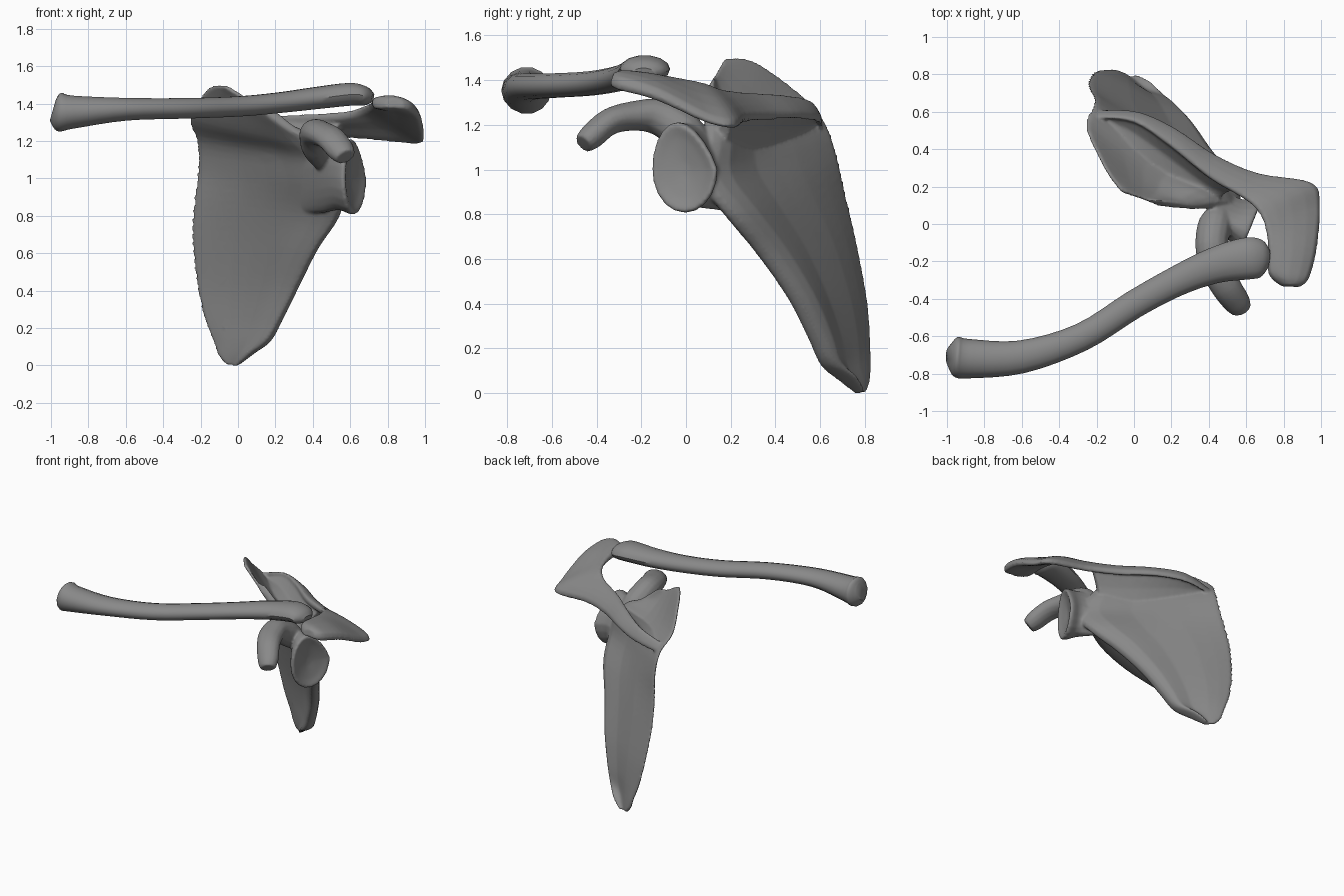
import bpy, bmesh, math
from mathutils import Vector as V

bone = bpy.data.materials.new("dark_grey")
bone.diffuse_color = (0.25, 0.25, 0.25, 1)


def spline(pts, n, closed=False):
    # Catmull-Rom through rows of points (each row is a list of vectors)
    out, c = [], len(pts)
    for i in range(c if closed else c - 1):
        if closed:
            p = [pts[(i + k) % c] for k in (-1, 0, 1, 2)]
        else:
            p = [pts[min(max(i + k, 0), c - 1)] for k in (-1, 0, 1, 2)]
        for j in range(n):
            t = j / n
            out.append([0.5 * (2 * b + (d - a) * t + (2 * a - 5 * b + 4 * d - e) * t * t
                               + (3 * b - a - 3 * d + e) * t ** 3) for a, b, d, e in zip(*p)])
    if not closed:
        out.append(pts[-1])
    return out


def loft(name, rings, along=4, around=1):
    rings = spline(rings, along)
    if around > 1:
        rings = [[q[0] for q in spline([[p] for p in r], around, True)] for r in rings]
    bm = bmesh.new()
    rows = [[bm.verts.new(p) for p in r] for r in rings]
    m = len(rows[0])
    for a, b in zip(rows, rows[1:]):
        for i in range(m):
            bm.faces.new((a[i], a[(i + 1) % m], b[(i + 1) % m], b[i]))
    bm.faces.new(rows[0])
    bm.faces.new(rows[-1])
    bmesh.ops.recalc_face_normals(bm, faces=bm.faces)
    me = bpy.data.meshes.new(name)
    bm.to_mesh(me)
    bm.free()
    me.materials.append(bone)
    ob = bpy.data.objects.new(name, me)
    bpy.context.collection.objects.link(ob)
    bpy.context.view_layer.objects.active = ob
    ob.select_set(True)
    bpy.ops.object.shade_smooth_by_angle(angle=math.radians(40))
    ob.select_set(False)
    return ob


def tube(name, path, ref, sides=14):
    # path rows: x, y, z, half width, half height (height lies along ref)
    pts = [V(p[:3]) for p in path]
    rings = []
    for i, p in enumerate(path):
        t = (pts[min(i + 1, len(pts) - 1)] - pts[max(i - 1, 0)]).normalized()
        up = (V(ref) - t * t.dot(V(ref))).normalized()
        side = t.cross(up)
        rings.append([pts[i] + side * p[3] * math.cos(a) + up * p[4] * math.sin(a)
                      for a in (math.tau * k / sides for k in range(sides))])
    return loft(name, rings)


# Collar bone: S-curved shaft with a flared inner end and flat outer end
tube("clavicle", [
    (-0.99, -0.71, 1.365, 0.05, 0.06), (-0.955, -0.71, 1.355, 0.105, 0.105),
    (-0.88, -0.72, 1.355, 0.105, 0.09), (-0.6, -0.71, 1.37, 0.088, 0.062),
    (-0.28, -0.605, 1.375, 0.075, 0.056), (0.0, -0.43, 1.385, 0.075, 0.055),
    (0.22, -0.31, 1.405, 0.08, 0.056), (0.42, -0.225, 1.43, 0.095, 0.06),
    (0.6, -0.185, 1.45, 0.112, 0.062), (0.68, -0.185, 1.44, 0.1, 0.052),
    (0.72, -0.19, 1.43, 0.05, 0.025)], (0, 0, 1))

# Shoulder blade sheet: inner border, outer border, backward bow per row
rows = [((-0.055, 0.80, 0.003), (0.0, 0.77, 0.0), 0.0),
        ((-0.095, 0.815, 0.05), (0.075, 0.70, 0.06), 0.005),
        ((-0.12, 0.82, 0.12), (0.155, 0.615, 0.125), 0.015),
        ((-0.165, 0.815, 0.25), (0.22, 0.56, 0.24), 0.03),
        ((-0.2, 0.80, 0.42), (0.31, 0.47, 0.42), 0.035),
        ((-0.225, 0.75, 0.68), (0.41, 0.33, 0.62), 0.04),
        ((-0.21, 0.70, 0.88), (0.52, 0.19, 0.79), 0.03),
        ((-0.19, 0.66, 1.05), (0.55, 0.07, 0.95), 0.02),
        ((-0.2, 0.61, 1.2), (0.49, 0.09, 1.1), 0.0),
        ((-0.24, 0.51, 1.32), (0.4, 0.09, 1.2), -0.02),
        ((-0.17, 0.34, 1.45), (0.31, 0.085, 1.25), -0.02),
        ((-0.12, 0.25, 1.49), (0.24, 0.09, 1.3), -0.015),
        ((-0.06, 0.17, 1.49), (0.15, 0.1, 1.37), 0.0)]
profile = [(0.0, 0.01, 0.01), (0.3, 0.013, 0.013), (0.62, 0.016, 0.016),
           (0.86, 0.03, 0.06), (1.0, 0.015, 0.04)]
rings = []
for i, (m, l, bow) in enumerate(rows):
    m, l = V(m), V(l)
    lo, hi = rows[max(i - 1, 0)], rows[min(i + 1, len(rows) - 1)]
    tan = V(hi[0]) + V(hi[1]) - V(lo[0]) - V(lo[1])
    n = tan.cross(l - m).normalized()
    thick = 0.6 if i == 0 or i > 9 else 1.0
    mid = [m.lerp(l, s) + n * bow * math.sin(math.pi * s) for s, _, _ in profile]
    front = [c - n * f * max(thick, 0.01 / f) for c, (_, f, _) in zip(mid, profile)]
    back = [c + n * b * max(thick, 0.01 / b) for c, (_, _, b) in zip(mid, profile)]
    rings.append(front + back[::-1])
scapula = [loft("scapula", rings, 4, 2)]

# Shoulder socket and neck: rows of centre, half width, half height, backward lean
wide = V((0.38, 0.92, 0))
rings = []
for c, w, h, lean in [((0.60, 0.0, 1.0), 0.02, 0.03, 0), ((0.615, -0.005, 1.0), 0.1, 0.13, 0),
                      ((0.63, -0.01, 1.0), 0.15, 0.183, 0), ((0.605, 0.0, 1.0), 0.155, 0.193, 0),
                      ((0.54, 0.03, 1.01), 0.11, 0.18, 0.05), ((0.45, 0.125, 1.0), 0.065, 0.185, 0.25),
                      ((0.31, 0.3, 0.99), 0.01, 0.17, 0.38)]:
    ring = []
    for k in range(20):
        a = math.tau * k / 20
        z = math.sin(a)
        up = max(z, 0)
        ring.append(V(c) + wide * w * (math.cos(a) * (1 - 0.2 * up) - 0.25 * up)
                    + V((0, -lean * h * z, h * z * (1.1 if z > 0 else 1))))
    rings.append(ring)
scapula.append(loft("glenoid_socket", rings, 3))

# Hooked process in front of the socket
scapula.append(tube("coracoid_process", [
    (0.48, 0.09, 1.06, 0.05, 0.05), (0.435, 0.0, 1.16, 0.09, 0.09),
    (0.415, -0.12, 1.235, 0.083, 0.088), (0.44, -0.23, 1.24, 0.067, 0.088),
    (0.495, -0.34, 1.215, 0.06, 0.082), (0.55, -0.42, 1.15, 0.058, 0.074),
    (0.575, -0.46, 1.115, 0.045, 0.055)], (1, 0, 0)))

# Crest of the spine running out into the acromion: front and back edges, thickness
rings = []
for a, b, t in [((-0.2, 0.57, 1.25), (-0.19, 0.61, 1.2), 0.02),
                ((0.0, 0.55, 1.31), (0.02, 0.60, 1.24), 0.03),
                ((0.2, 0.42, 1.335), (0.22, 0.51, 1.26), 0.035),
                ((0.4, 0.26, 1.345), (0.43, 0.37, 1.26), 0.04),
                ((0.58, 0.155, 1.36), (0.66, 0.27, 1.25), 0.04),
                ((0.67, 0.09, 1.385), (0.935, 0.22, 1.225), 0.04),
                ((0.715, 0.0, 1.405), (0.98, 0.1, 1.25), 0.04),
                ((0.73, -0.13, 1.425), (0.965, -0.12, 1.36), 0.05),
                ((0.73, -0.26, 1.43), (0.925, -0.28, 1.41), 0.055),
                ((0.79, -0.325, 1.415), (0.88, -0.33, 1.415), 0.035)]:
    a, b = V(a), V(b)
    drop, mid = V((0, -0.3 * t, -t)), a.lerp(b, 0.5)
    lift = V((0, 0, 0.45 * t))
    rings.append([a, mid + lift, b, b + drop, mid + drop, a + drop])
scapula.append(loft("scapular_spine_and_acromion", rings, 4, 2))

# Web joining the spine crest to the blade: crest point, blade point, half thickness
rings = []
for c, p, t in [((-0.18, 0.585, 1.22), (-0.17, 0.58, 1.2), 0.012),
                ((0.0, 0.57, 1.265), (0.0, 0.455, 1.18), 0.03),
                ((0.2, 0.455, 1.29), (0.2, 0.305, 1.14), 0.04),
                ((0.4, 0.305, 1.295), (0.36, 0.19, 1.12), 0.04),
                ((0.56, 0.21, 1.3), (0.43, 0.15, 1.11), 0.025)]:
    c, p = V(c), V(p)
    o = V((0, -0.7 * t, 0.7 * t))
    mid = c.lerp(p, 0.55)
    rings.append([c + o, mid + o, p + V((0, -1.4 * t, 1.8 * t)),
                  p + V((0, 0.6 * t, -1.8 * t)), mid - o, c - o])
scapula.append(loft("scapular_spine_web", rings, 4))

# Fuse the scapula parts into one continuous bone
for ob in scapula:
    ob.select_set(True)
bpy.context.view_layer.objects.active = scapula[0]
bpy.ops.object.join()
ob = bpy.context.object
ob.modifiers.clear()
fuse = ob.modifiers.new("fuse", 'REMESH')
fuse.mode, fuse.voxel_size, fuse.use_smooth_shade = 'VOXEL', 0.009, True
soften = ob.modifiers.new("soften", 'SMOOTH')
soften.factor, soften.iterations = 0.5, 6
lighten = ob.modifiers.new("lighten", 'DECIMATE')
lighten.ratio = 0.3
